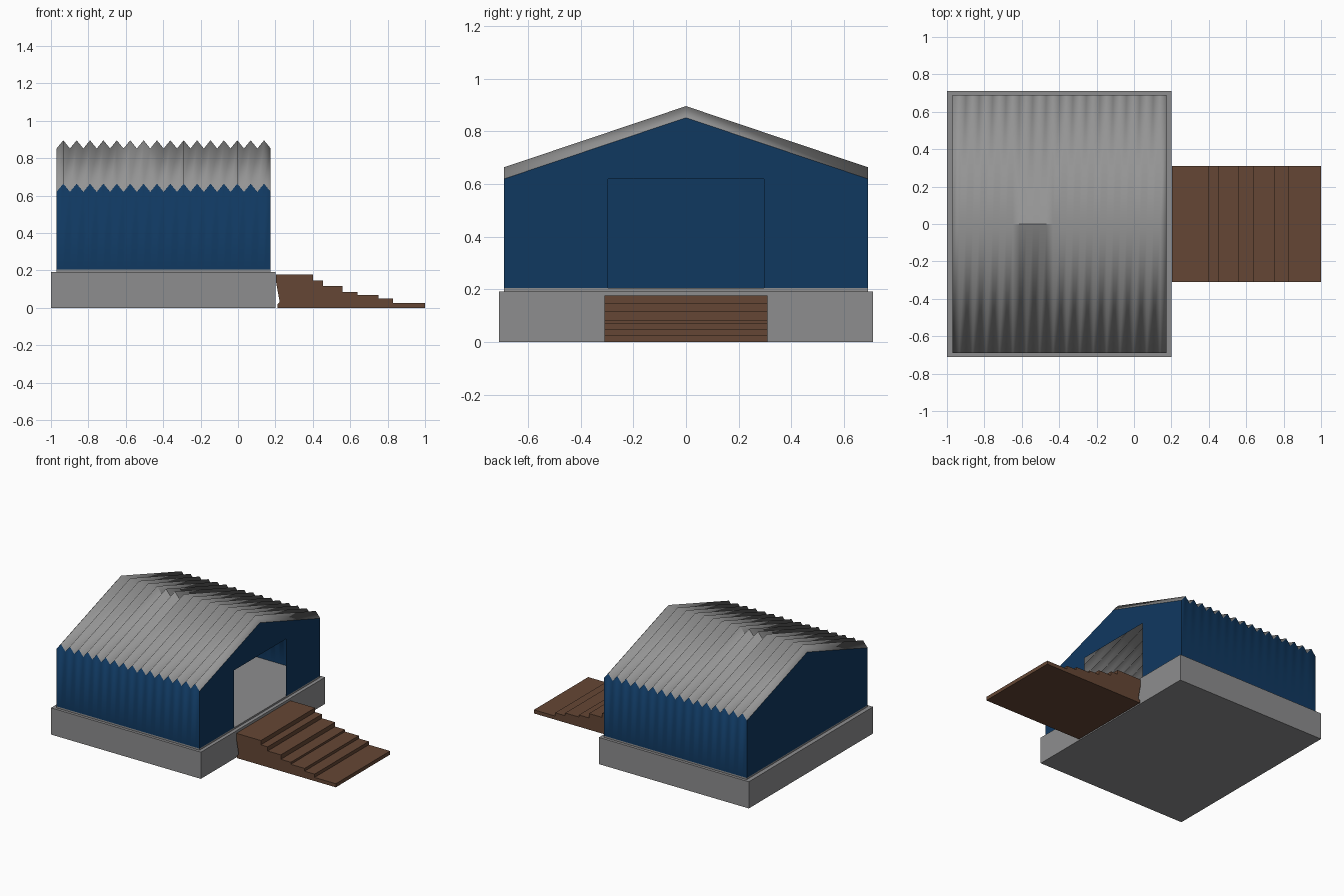
import bpy, bmesh

cube = bpy.data.objects.get("Cube")
if cube:
    bpy.data.objects.remove(cube, do_unlink=True)


def material(name, rgb):
    m = bpy.data.materials.new(name)
    m.use_nodes = True
    m.diffuse_color = (*rgb, 1)
    m.node_tree.nodes["Principled BSDF"].inputs["Base Color"].default_value = (*rgb, 1)
    return m


CONCRETE = material("concrete grey", (0.27, 0.27, 0.275))
ROOF = material("roof grey", (0.30, 0.30, 0.30))
BLUE = material("wall blue", (0.005, 0.04, 0.118))
WOOD = material("wood brown", (0.13, 0.062, 0.035))


def make_object(name, bm, *mats):
    mesh = bpy.data.meshes.new(name)
    bm.to_mesh(mesh)
    bm.free()
    for m in mats:
        mesh.materials.append(m)
    obj = bpy.data.objects.new(name, mesh)
    bpy.context.collection.objects.link(obj)
    return obj


def box(name, lo, hi, mat):
    bm = bmesh.new()
    bmesh.ops.create_cube(bm, size=1)
    for v in bm.verts:
        v.co = [a + (b - a) * (c + 0.5) for a, b, c in zip(lo, hi, v.co)]
    make_object(name, bm, mat)


X0, X1 = -0.97, 0.175         # shed ends
HALF = 0.69                   # shed half width
FLOOR, EAVE, RIDGE = 0.205, 0.62, 0.852
WAVES, WAVE_HEIGHT = 16, 0.044

# Foundation and floor slab
box("foundation", (-1, -0.71, 0), (0.2, 0.71, 0.193), CONCRETE)
box("floor_slab", (X0, -HALF, 0.193), (X1, HALF, FLOOR), CONCRETE)

# Corrugated shell: side walls and roof share their zigzag eaves
bm = bmesh.new()
rows = []
for i in range(2 * WAVES + 1):
    x = X0 + (X1 - X0) * i / (2 * WAVES)
    d = WAVE_HEIGHT * (i % 2)
    profile = [(-HALF, FLOOR), (-HALF, EAVE + d), (0, RIDGE + d),
               (HALF, EAVE + d), (HALF, FLOOR)]
    rows.append([bm.verts.new((x, y, z)) for y, z in profile])
for a, b in zip(rows, rows[1:]):
    for k in range(4):
        f = bm.faces.new((a[k], b[k], b[k + 1], a[k + 1]))
        f.smooth = True
        f.material_index = 1 if k in (1, 2) else 0
    # Short creased stretch of the ridge
    middle = (a[2].co.x + b[2].co.x) / 2
    if -0.66 < middle < -0.42:
        bm.edges.get((a[2], b[2])).smooth = False
make_object("corrugated_shell", bm, BLUE, ROOF)


# Gable end walls, one with a doorway
def gable(name, x, outline):
    bm = bmesh.new()
    bm.faces.new([bm.verts.new((x, y, z)) for y, z in outline])
    if x < 0:
        bmesh.ops.reverse_faces(bm, faces=bm.faces[:])
    bmesh.ops.triangulate(bm, faces=bm.faces[:])
    make_object(name, bm, BLUE)


top = [(HALF, FLOOR), (HALF, EAVE), (0, RIDGE), (-HALF, EAVE), (-HALF, FLOOR)]
DOOR = 0.297
doorway = [(-DOOR, FLOOR), (-DOOR, EAVE), (DOOR, EAVE), (DOOR, FLOOR)]
gable("closed_gable", X0, top)
gable("door_gable", X1, top + doorway)

# Stepped wooden ramp, extruded from its side profile
outline = [(0.21, 0), (0.21, 0.02), (0.223, 0.03), (0.204, 0.135), (0.204, 0.178)]
steps = [(0.40, 0.178), (0.455, 0.147), (0.56, 0.117), (0.64, 0.085),
         (0.75, 0.07), (0.83, 0.05), (1.0, 0.026)]
for (x, z), low in zip(steps, [s[1] for s in steps[1:]] + [0]):
    outline += [(x, z), (x, low)]
bm = bmesh.new()
side = bm.faces.new([bm.verts.new((x, -0.31, z)) for x, z in outline])
moved = bmesh.ops.extrude_face_region(bm, geom=[side], use_keep_orig=True)["geom"]
bmesh.ops.translate(bm, vec=(0, 0.62, 0),
                    verts=[g for g in moved if isinstance(g, bmesh.types.BMVert)])
bmesh.ops.recalc_face_normals(bm, faces=bm.faces[:])
bmesh.ops.triangulate(bm, faces=[f for f in bm.faces if len(f.verts) > 4])
make_object("stepped_ramp", bm, WOOD)
